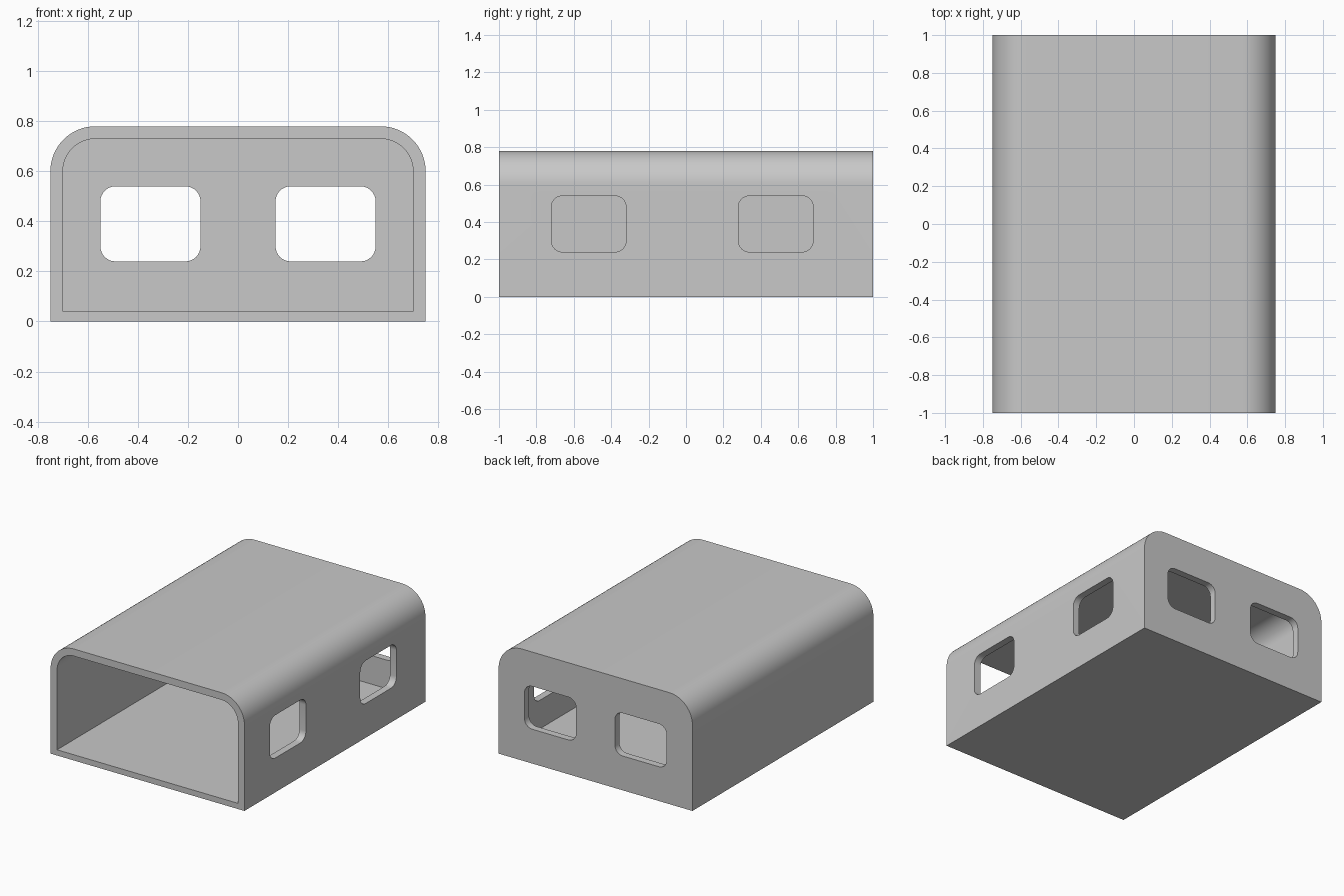
import bpy
import bmesh
import math
from mathutils import Matrix, Vector

cube = bpy.data.objects.get("Cube")
if cube:
    bpy.data.objects.remove(cube, do_unlink=True)

WALL, FLOOR = 0.05, 0.04
WIDTH, LENGTH, HEIGHT, ROUND = 1.5, 2.0, 0.78, 0.18

grey = bpy.data.materials.new("plain grey")
grey.use_nodes = True
grey.diffuse_color = (0.58, 0.58, 0.58, 1)
grey.node_tree.nodes["Principled BSDF"].inputs["Base Color"].default_value = grey.diffuse_color


def rounded_profile(u0, u1, v0, v1, top, bottom, steps=16):
    """Rectangle outline with separate corner radii at top and bottom."""
    corners = [(u1, v1, top, 0), (u0, v1, top, 1), (u0, v0, bottom, 2), (u1, v0, bottom, 3)]
    points = []
    for u, v, r, quarter in corners:
        if r == 0:
            points.append((u, v))
            continue
        cu = u - r if u == u1 else u + r
        cv = v - r if v == v1 else v + r
        for i in range(steps + 1):
            a = (quarter + i / steps) * math.pi / 2
            points.append((cu + r * math.cos(a), cv + r * math.sin(a)))
    return points


def extrude(name, profile, start, end, axis):
    """Solid from a profile in the upright plane facing the given axis."""
    bm = bmesh.new()
    if axis == "Y":
        verts = [bm.verts.new((u, start, v)) for u, v in profile]
        step = Vector((0, end - start, 0))
    else:
        verts = [bm.verts.new((start, u, v)) for u, v in profile]
        step = Vector((end - start, 0, 0))
    face = bm.faces.new(verts)
    result = bmesh.ops.extrude_face_region(bm, geom=[face], use_keep_orig=True)
    moved = [g for g in result["geom"] if isinstance(g, bmesh.types.BMVert)]
    bmesh.ops.transform(bm, matrix=Matrix.Translation(step), verts=moved)
    bmesh.ops.recalc_face_normals(bm, faces=bm.faces)
    mesh = bpy.data.meshes.new(name)
    bm.to_mesh(mesh)
    bm.free()
    mesh.materials.append(grey)
    obj = bpy.data.objects.new(name, mesh)
    bpy.context.collection.objects.link(obj)
    return obj


# Outer body with rounded upper edges
half, back = WIDTH / 2, LENGTH / 2
shell = extrude("housing_shell", rounded_profile(-half, half, 0, HEIGHT, ROUND, 0), -back, back, "Y")

# Hollow interior, open at the front
inner = half - WALL
cutters = [extrude("cavity_cutter",
                   rounded_profile(-inner, inner, FLOOR, HEIGHT - WALL, ROUND - WALL, 0),
                   -back - 0.1, back - WALL, "Y")]


# Two openings through the back wall and two through the +x wall
def window(name, centre, start, end, axis):
    profile = rounded_profile(centre - 0.2, centre + 0.2, 0.24, 0.54, 0.06, 0.06, 8)
    cutters.append(extrude(name, profile, start, end, axis))


for x in (-0.35, 0.35):
    window("back_window_cutter", x, back - 0.2, back + 0.1, "Y")
for y in (-0.52, 0.48):
    window("side_window_cutter", y, half - 0.15, half + 0.1, "X")

bpy.ops.object.select_all(action="DESELECT")
bpy.context.view_layer.objects.active = shell
shell.select_set(True)
for cutter in cutters:
    cutter.hide_render = True
    mod = shell.modifiers.new("cut", "BOOLEAN")
    mod.operation = "DIFFERENCE"
    mod.solver = "EXACT"
    mod.object = cutter
    bpy.ops.object.modifier_apply(modifier=mod.name)
    bpy.data.objects.remove(cutter, do_unlink=True)

# Smooth curved edges, crisp corners
bpy.ops.object.shade_smooth_by_angle(angle=math.radians(30))
